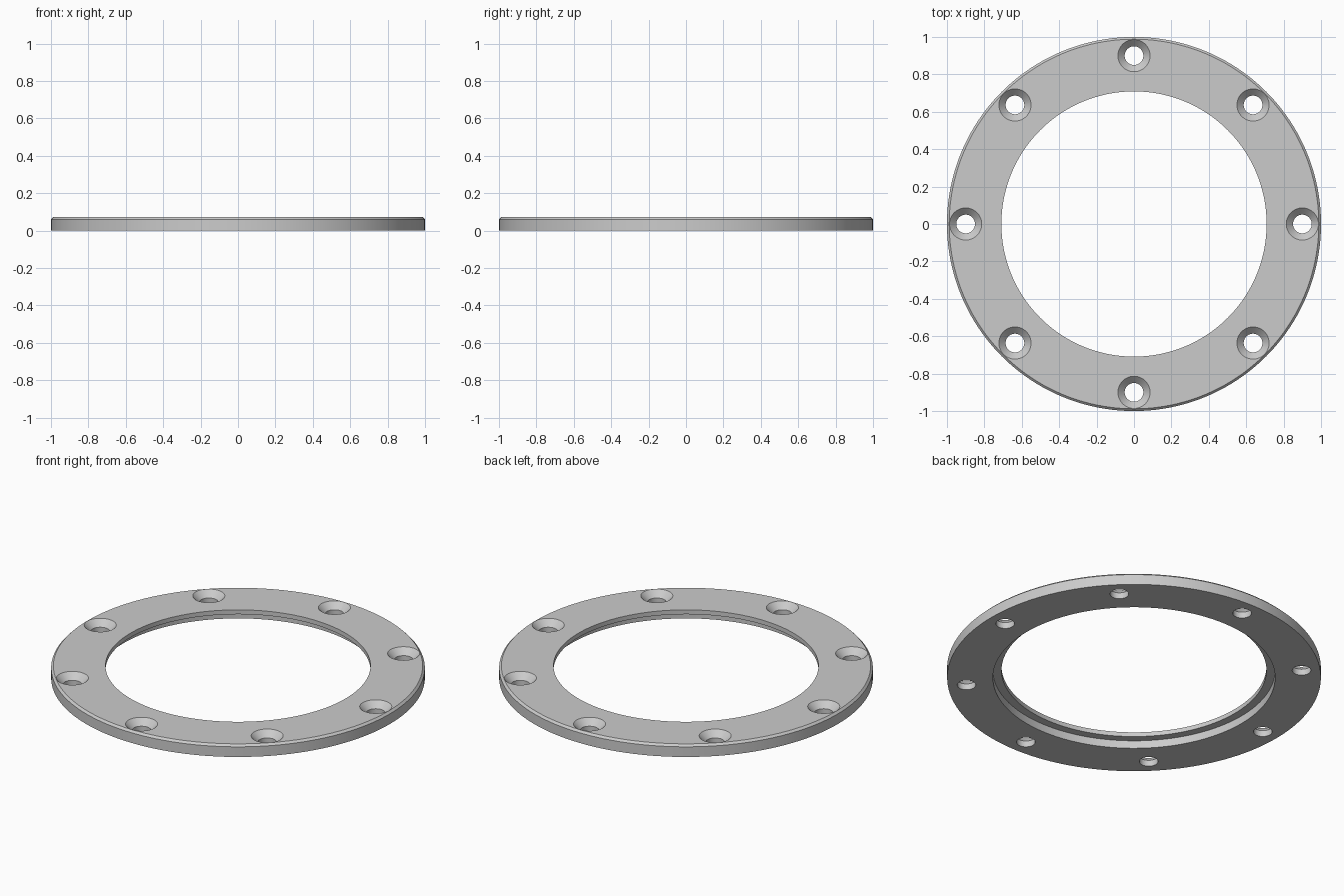
import bpy
import bmesh
import math

cube = bpy.data.objects.get("Cube")
if cube:
    bpy.data.objects.remove(cube, do_unlink=True)

HEIGHT = 0.072
HOLE_COUNT = 8
HOLE_CIRCLE = 0.9

grey = bpy.data.materials.new("light grey")
grey.use_nodes = True
colour = (0.6, 0.6, 0.6, 1.0)
grey.diffuse_color = colour
grey.node_tree.nodes["Principled BSDF"].inputs["Base Color"].default_value = colour


def lathe(bm, profile, segments, centre=(0, 0)):
    """Spin a closed (radius, z) profile; points on the axis become one vertex."""
    rings = []
    for r, z in profile:
        if r == 0:
            rings.append([bm.verts.new((centre[0], centre[1], z))] * segments)
            continue
        angles = [2 * math.pi * i / segments for i in range(segments)]
        rings.append([bm.verts.new((centre[0] + r * math.cos(a),
                                    centre[1] + r * math.sin(a), z)) for a in angles])
    for k, low in enumerate(rings):
        high = rings[(k + 1) % len(rings)]
        for i in range(segments):
            j = (i + 1) % segments
            corners = list(dict.fromkeys((low[i], low[j], high[j], high[i])))
            if len(corners) > 2:
                bm.faces.new(corners)


def make_object(name, bm):
    bmesh.ops.recalc_face_normals(bm, faces=bm.faces)
    mesh = bpy.data.meshes.new(name)
    bm.to_mesh(mesh)
    bm.free()
    mesh.materials.append(grey)
    obj = bpy.data.objects.new(name, mesh)
    bpy.context.collection.objects.link(obj)
    return obj


# Ring with a chamfered top rim and a stepped recess under the inner edge
bm = bmesh.new()
lathe(bm, [(0.755, 0), (1.0, 0), (1.0, HEIGHT - 0.012), (0.988, HEIGHT),
           (0.709, HEIGHT), (0.709, 0.046), (0.755, 0.046)], 160)
ring = make_object("flange_ring", bm)

# Countersunk screw holes; the cone continues past the top face for a clean cut
bm = bmesh.new()
for n in range(HOLE_COUNT):
    a = 2 * math.pi * n / HOLE_COUNT
    lathe(bm, [(0, -0.02), (0.05, -0.02), (0.05, HEIGHT - 0.036),
               (0.086, HEIGHT), (0.086, HEIGHT + 0.02), (0, HEIGHT + 0.02)], 48,
          (HOLE_CIRCLE * math.cos(a), HOLE_CIRCLE * math.sin(a)))
cutter = make_object("screw_hole_cutter", bm)
cutter.hide_render = True

cut = ring.modifiers.new("screw_holes", 'BOOLEAN')
cut.operation = 'DIFFERENCE'
cut.solver = 'EXACT'
cut.object = cutter

bpy.ops.object.select_all(action='DESELECT')
ring.select_set(True)
bpy.context.view_layer.objects.active = ring
bpy.ops.object.modifier_apply(modifier=cut.name)
bpy.data.objects.remove(cutter, do_unlink=True)

# Smooth round walls, crisp rims
bpy.ops.object.shade_smooth_by_angle(angle=math.radians(30))
